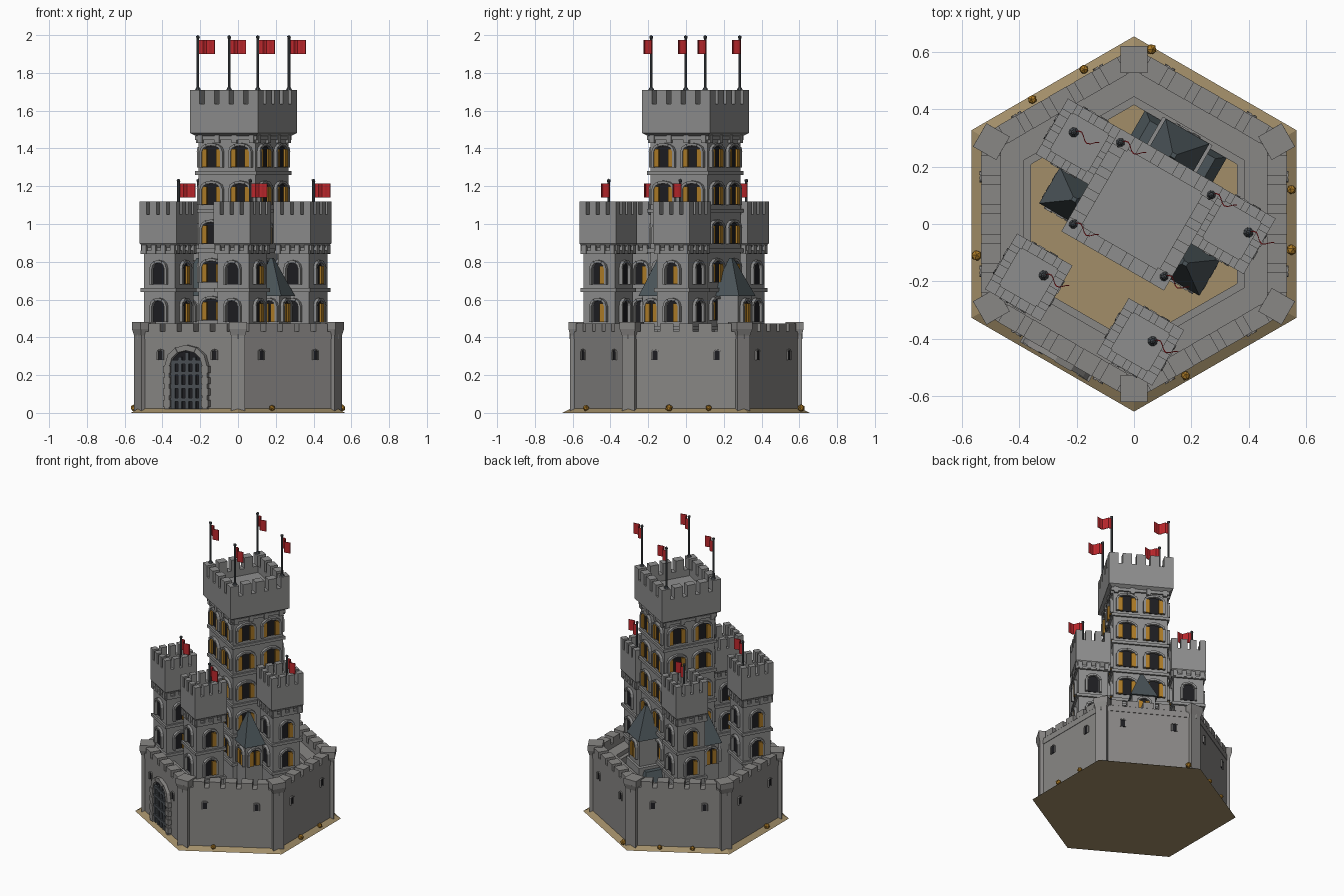
import bpy, bmesh, math
from mathutils import Matrix, Vector

if "Cube" in bpy.data.objects:
    bpy.data.objects.remove(bpy.data.objects["Cube"])

T, R = Matrix.Translation, Matrix.Rotation
I = Matrix.Identity(4)
rad = math.radians
COLOURS = {
    "stone": (0.27, 0.27, 0.268), "wall_stone": (0.25, 0.243, 0.235),
    "slate": (0.07, 0.09, 0.10), "dark_opening": (0.012, 0.012, 0.015),
    "amber_wood": (0.42, 0.2, 0.02), "flag_red": (0.5, 0.02, 0.025),
    "iron": (0.07, 0.08, 0.09), "sand": (0.36, 0.27, 0.14)}
MATS = {}
for n, c in COLOURS.items():
    MATS[n] = bpy.data.materials.new(n)
    MATS[n].diffuse_color = (*c, 1)
PARTS = {}

def part(name, mat):
    return PARTS.setdefault(name, (bmesh.new(), mat))[0]

def prism(name, mat, pts, z0, z1, M=I, s=1.0, c=(0, 0)):
    """Extrude a 2D profile from z0 to z1, the top scaled by s about c."""
    bm = part(name, mat)
    lo = [bm.verts.new(M @ Vector((x, y, z0))) for x, y in pts]
    hi = [bm.verts.new(M @ Vector((c[0] + (x - c[0]) * s, c[1] + (y - c[1]) * s, z1))) for x, y in pts]
    n = len(pts)
    fs = [bm.faces.new(lo[::-1]), bm.faces.new(hi)]
    fs += [bm.faces.new((lo[i], lo[(i + 1) % n], hi[(i + 1) % n], hi[i])) for i in range(n)]
    bmesh.ops.recalc_face_normals(bm, faces=fs)

def rect(cx, cy, hx, hy):
    return [(cx - hx, cy - hy), (cx + hx, cy - hy), (cx + hx, cy + hy), (cx - hx, cy + hy)]

def ngon(r, n, a0=0.0):
    return [(r * math.cos(a0 + i * math.tau / n), r * math.sin(a0 + i * math.tau / n)) for i in range(n)]

def ring(name, mat, n, inner, outer, z0, z1, M=I):
    """Mitred wall ring with n sides, sized by apothem."""
    t = math.tan(math.pi / n)
    for k in range(n):
        prism(name, mat, [(-outer * t, -outer), (outer * t, -outer), (inner * t, -inner), (-inner * t, -inner)],
              z0, z1, M @ R(k * math.tau / n, 4, 'Z'))

def face(k, n, h, M=I, x=0, z=0):
    """Frame on side k: profile x along the wall, y up, depth outward."""
    return M @ R(k * math.tau / n, 4, 'Z') @ T((x, -h, z)) @ R(math.pi / 2, 4, 'X')

def arch(w, h, rise, n=6):
    arc = [(w * math.cos(math.pi * i / n), h - rise + rise * math.sin(math.pi * i / n)) for i in range(n + 1)]
    return [(w, 0)] + arc + [(-w, 0)]

def arch_frame(name, mat, w, h, rise, t, depth, M):
    a, b = arch(w, h, rise), arch(w + t, h + t, rise + t)
    for i in range(len(a) - 1):
        prism(name, mat, [a[i], b[i], b[i + 1], a[i + 1]], -0.01, depth + (0.003 if i % 2 else 0), M)

def window(name, M, w, shutters):
    prism(name + "_openings", "dark_opening", arch(w - 0.004, 0.115, 0.03), -0.005, 0.003, M)
    arch_frame(name + "_window_frames", "stone", w, 0.115, 0.03, 0.014, 0.017, M)
    for s in shutters:
        prism(name + "_shutters", "amber_wood", rect(s * (w - 0.014), 0.05, 0.014, 0.048), 0, 0.014, M)

def square_tower(name, cx, cy, half, top_half, body_z, top_z, courses, notch, merlons, floor):
    M = T((cx, cy, 0))
    prism(name + "_body", "stone", rect(0, 0, half, half), 0.01, body_z + 0.03, M)
    for z in courses:
        prism(name + "_string_courses", "stone", rect(0, 0, half + 0.012, half + 0.012), z - 0.01, z + 0.01, M)
    # flared underside, parapet, floor
    prism(name + "_parapet", "stone", rect(0, 0, half, half), body_z - 0.01, body_z + 0.012, M, top_half / half)
    prism(name + "_parapet", "stone", rect(0, 0, top_half, top_half), body_z + 0.012, floor, M)
    th = top_half * 0.16 + 0.018
    ring(name + "_parapet", "stone", 4, top_half - th, top_half, floor, notch, M)
    w = top_half * 2 / (merlons * 1.5 - 0.5)
    for k in range(4):
        for i in range(merlons):
            x = -top_half + w / 2 + i * w * 1.5
            if i < merlons - 1:
                prism(name + "_merlons", "stone", rect(x, -top_half + th / 2, w / 2, th / 2 if i else w / 2)
                      if i else rect(x, -top_half + w / 2, w / 2, w / 2),
                      notch, top_z, M @ R(k * math.pi / 2, 4, 'Z'))
        for i in range(4):  # corbels under the parapet
            prism(name + "_corbels", "stone", rect((i - 1.5) * half * 0.6, -0.018, 0.014, 0.022), 0, 0.016,
                  face(k, 4, half, M, z=body_z))

def flag(x, y, z0, ztop):
    M = T((x, y, 0))
    prism("flag_poles", "iron", ngon(0.007, 8), z0, ztop - 0.012, M)
    prism("flag_pole_feet", "iron", ngon(0.02, 8), z0, z0 + 0.022, M, 0.5)
    bmesh.ops.create_icosphere(part("flag_finials", "iron"), subdivisions=1, radius=0.011,
                               matrix=T((x, y, ztop - 0.011)))
    line = [(0.095 * i / 8, 0.013 * math.sin(i * 0.95)) for i in range(9)]
    for a, b in zip(line, line[1:]):
        prism("flags", "flag_red", [a, b, (b[0], b[1] + 0.004), (a[0], a[1] + 0.004)],
              ztop - 0.1, ztop - 0.025, M)

# ground plate
prism("ground", "sand", ngon(0.655, 6), 0, 0.022, I, 0.935)

# hexagonal curtain wall with walkway, parapet, merlons and corner piers
ring("curtain_wall", "wall_stone", 6, 0.385, 0.53, 0.01, 0.40)
ring("inner_ledge", "wall_stone", 6, 0.36, 0.386, 0.01, 0.37)
ring("wall_parapet", "wall_stone", 6, 0.465, 0.533, 0.39, 0.43)
for k in range(6):
    M = R(k * math.pi / 3, 4, 'Z')
    for i in range(5):
        prism("wall_merlons", "wall_stone", rect((i - 2) * 0.102, -0.499, 0.036, 0.035), 0.43, 0.472, M)
    P = R(k * math.pi / 3 + math.pi / 6, 4, 'Z')
    prism("corner_piers", "wall_stone", rect(0, -0.575, 0.038, 0.038), 0.01, 0.43, P)
    prism("pier_caps", "wall_stone", rect(0, -0.575, 0.038, 0.038), 0.41, 0.445, P, 1.24, (0, -0.575))
    prism("pier_caps", "wall_stone", rect(0, -0.575, 0.047, 0.047), 0.445, 0.482, P)
    for s in (-1, 1):
        F = face(k, 6, 0.53, x=s * 0.165, z=0.28)
        prism("wall_slits", "dark_opening", rect(0, 0.025, 0.014, 0.024), -0.01, 0.003, F)
        arch_frame("slit_frames", "wall_stone", 0.013, 0.05, 0.004, 0.007, 0.007, F)

# gate with stone arch and portcullis
G = face(0, 6, 0.53, z=0.02)
prism("gate_opening", "dark_opening", arch(0.1, 0.31, 0.08, 10), -0.01, 0.003, G)
arch_frame("gate_arch", "wall_stone", 0.1, 0.31, 0.08, 0.03, 0.022, G)
for s in (-1, 1):
    for j in range(4):
        prism("gate_quoins", "wall_stone", rect(s * 0.117, 0.03 + j * 0.06, 0.022, 0.018), -0.01, 0.026, G)
for i in range(5):
    x = (i - 2) * 0.042
    prism("portcullis", "iron", rect(x, 0.15 - abs(x) * 0.3, 0.011, 0.15 - abs(x) * 0.3), 0, 0.013, G)
for z in (0.05, 0.12, 0.19, 0.25):
    prism("portcullis", "iron", rect(0, z, 0.098, 0.01), 0, 0.016, G)

# central keep
KY = 0.058
square_tower("keep", 0, KY, 0.175, 0.207, 1.47, 1.71, (0.45, 0.65, 0.86, 1.07, 1.27, 1.455), 1.635, 5, 1.59)
for k in range(4):
    for z in (0.49, 0.69, 0.895, 1.10, 1.30):
        for x in (-0.088, 0.088):
            window("keep", face(k, 4, 0.175, T((0, KY, 0)), x, z), 0.056, (-1, 1))
for x in (-0.183, 0.183):
    for y in (KY - 0.165, KY + 0.165):
        flag(x, y, 1.70, 2.0)

# four corner towers: centre and flag position
TOWERS = {"front_left_tower": (-0.225, -0.345, -0.183, -0.313), "front_right_tower": (0.225, -0.345, 0.261, -0.322),
          "back_left_tower": (-0.307, 0.152, -0.342, 0.172), "back_right_tower": (0.307, 0.152, 0.361, 0.174)}
for name, (x, y, fx, fy) in TOWERS.items():
    square_tower(name, x, y, 0.096, 0.112, 0.885, 1.12, (0.45, 0.65, 0.85), 1.05, 4, 1.02)
    for k in range(4):
        for z in (0.48, 0.68):
            window(name, face(k, 4, 0.096, T((x, y, 0)), 0, z), 0.038, (1,) if k % 2 else ())
    flag(fx, fy, 1.015, 1.24)

# side houses leaning on the keep, with steep slate roofs
for s in (-1, 1):
    prism("side_houses", "stone", rect(s * 0.235, -0.03, 0.07, 0.06), 0.01, 0.63)
    prism("side_roofs", "slate", rect(s * 0.24, -0.03, 0.083, 0.073), 0.62, 0.82, I, 0.1, (s * 0.222, -0.03))
    window("side_house", face(s % 4, 4, 0.305, T((0, -0.03, 0)), 0, 0.48), 0.036, (-1, 1))
    window("side_house", face(0, 4, 0.09, T((s * 0.25, 0, 0)), 0, 0.48), 0.036, (-1, 1))

# back house with low slate wings
prism("back_house", "stone", rect(0, 0.29, 0.075, 0.07), 0.01, 0.63)
prism("back_ledge", "stone", rect(0, 0.30, 0.1, 0.075), 0.01, 0.44)
prism("back_roof", "slate", rect(0, 0.292, 0.088, 0.082), 0.62, 0.82, I, 0.1, (0, 0.275))
window("back_house", face(2, 4, 0.36, I, 0, 0.48), 0.036, (-1, 1))
prism("back_wings", "stone", rect(0, 0.29, 0.155, 0.06), 0.01, 0.34)
prism("back_wing_roofs", "slate", rect(0, 0.295, 0.165, 0.07), 0.33, 0.42, I, 0.8, (0, 0.24))

# small amber boulders around the foot of the wall (given in front view axes)
spin = R(rad(30), 4, 'Z')
for i, (x, y) in enumerate([(-0.175, 0.54), (0.06, 0.61), (-0.355, 0.435), (-0.55, -0.11), (0.55, 0.12),
                            (0.55, -0.09), (0.18, -0.53)]):
    bmesh.ops.create_icosphere(part("boulders", "amber_wood"), subdivisions=1, radius=0.017 + 0.003 * (i % 2),
                               matrix=spin @ T((x, y, 0.026)) @ R(i, 4, 'X'))

# make the objects; the whole castle is turned by -30 degrees
for name, (bm, mat) in PARTS.items():
    bm.transform(R(rad(-30), 4, 'Z'))
    me = bpy.data.meshes.new(name)
    bm.to_mesh(me)
    bm.free()
    me.materials.append(MATS[mat])
    bpy.context.collection.objects.link(bpy.data.objects.new(name, me))

for m in bpy.data.materials:
    if m.users and not m.is_grease_pencil:
        m.use_nodes = True
        m.node_tree.nodes["Principled BSDF"].inputs["Base Color"].default_value = m.diffuse_color
